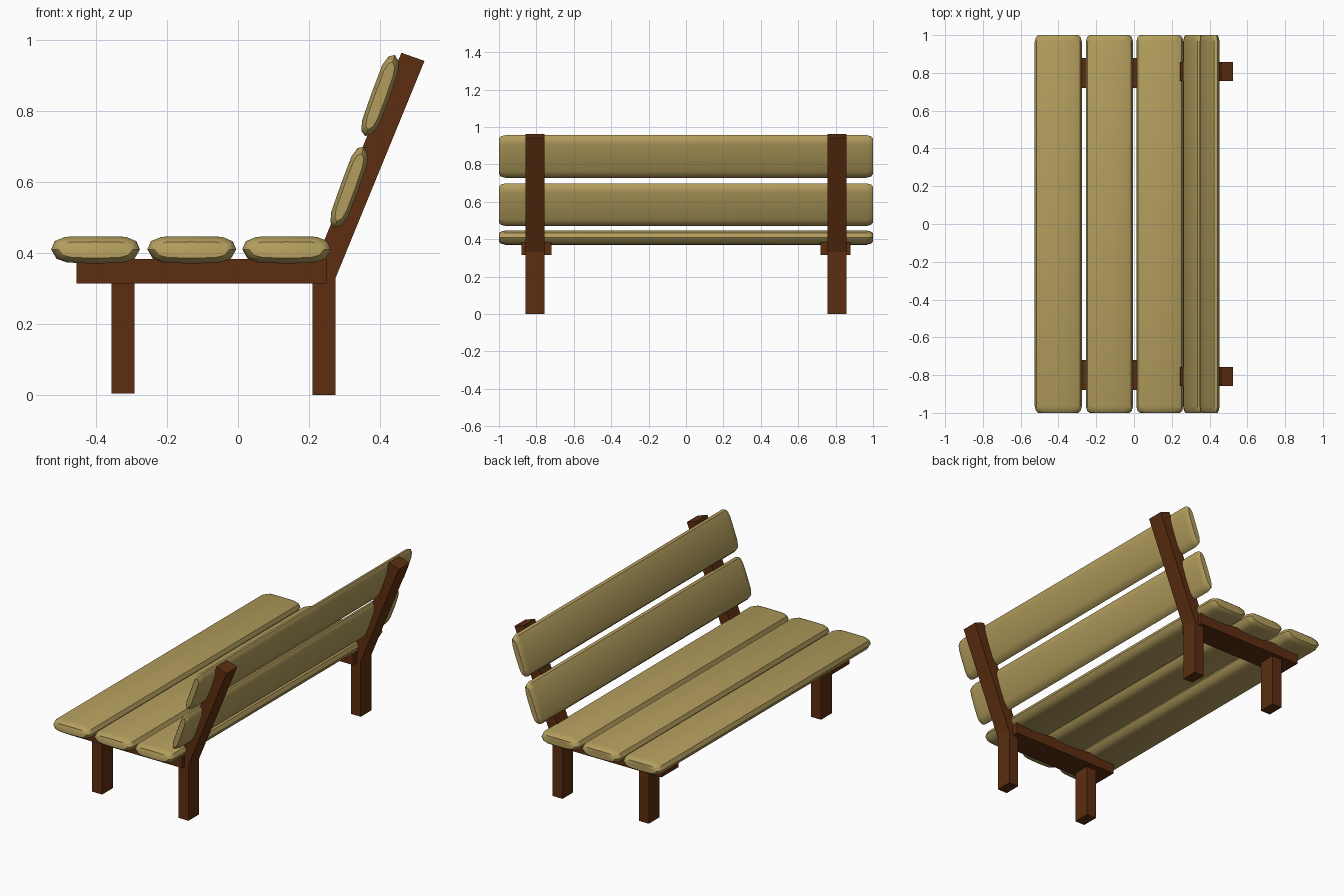
import bpy, bmesh
from math import radians
from mathutils import Matrix, Vector

if "Cube" in bpy.data.objects:
    bpy.data.objects.remove(bpy.data.objects["Cube"])


def material(name, color):
    m = bpy.data.materials.new(name)
    m.diffuse_color = (*color, 1)
    m.use_nodes = True
    m.node_tree.nodes["Principled BSDF"].inputs["Base Color"].default_value = m.diffuse_color
    return m


TAN = material("tan_wood", (0.45, 0.34, 0.11))
BROWN = material("brown_wood", (0.107, 0.027, 0.005))


def finish(name, bm, mat):
    bmesh.ops.recalc_face_normals(bm, faces=bm.faces)
    me = bpy.data.meshes.new(name)
    bm.to_mesh(me)
    bm.free()
    me.materials.append(mat)
    ob = bpy.data.objects.new(name, me)
    bpy.context.collection.objects.link(ob)
    return ob


def loft(bm, rings):
    rows = [[bm.verts.new(p) for p in r] for r in rings]
    n = len(rows[0])
    for a, b in zip(rows, rows[1:]):
        for i in range(n):
            j = (i + 1) % n
            bm.faces.new((a[i], a[j], b[j], b[i]))
    bm.faces.new(rows[0])
    bm.faces.new(rows[-1])


# Pillow-edged plank: cross-section in unit width and thickness
SECTION = [(-.5, .02), (-.46, .32), (-.34, .48), (0, .5), (.34, .48), (.46, .32),
           (.5, .02), (.44, -.32), (.32, -.46), (0, -.5), (-.32, -.46), (-.44, -.32)]
# Rounded ends: y, width inset, thickness factor
ENDS = [(1.0, .04, .6), (.99, .014, .82), (.965, 0, 1)]


def plank(name, x, z, width, thick, tilt=0):
    stations = [(-y, i, t) for y, i, t in ENDS] + ENDS[::-1]
    rings = [[(u * (width - i), y, v * thick * t) for u, v in SECTION]
             for y, i, t in stations]
    bm = bmesh.new()
    loft(bm, rings)
    bm.transform(Matrix.Translation((x, 0, z)) @ Matrix.Rotation(-radians(tilt), 4, 'Y'))
    ob = finish(name, bm, TAN)
    bpy.context.view_layer.objects.active = ob
    ob.select_set(True)
    bpy.ops.object.shade_smooth_by_angle(angle=radians(40))
    ob.select_set(False)


def prism(name, outline, y, depth):
    bm = bmesh.new()
    loft(bm, [[(x, y + s * depth / 2, z) for x, z in outline] for s in (-1, 1)])
    finish(name, bm, BROWN)


def rect(x0, x1, z0, z1):
    return [(x0, z0), (x1, z0), (x1, z1), (x0, z1)]


# Seat planks
for k, x in enumerate((-.401, -.13, .137)):
    plank(f"seat_plank_{k + 1}", x, .408, .25, .077)

# Backrest planks
for k, (x, z) in enumerate(((.314, .584), (.401, .842))):
    plank(f"back_plank_{k + 1}", x, z, .243, .052, 70)

# Frames at each end: bent rear post, front leg and seat rail
for side, y in (("front", -.807), ("rear", .807)):
    prism(f"back_post_{side}", [(.21, 0), (.275, 0), (.275, .33), (.525, .94),
                                (.46, .963), (.21, .355)], y, .1)
    prism(f"front_leg_{side}", rect(-.356, -.291, .004, .32), y, .1)
    prism(f"seat_rail_{side}", rect(-.455, .249, .314, .382), y * .8 / .807, .16)
